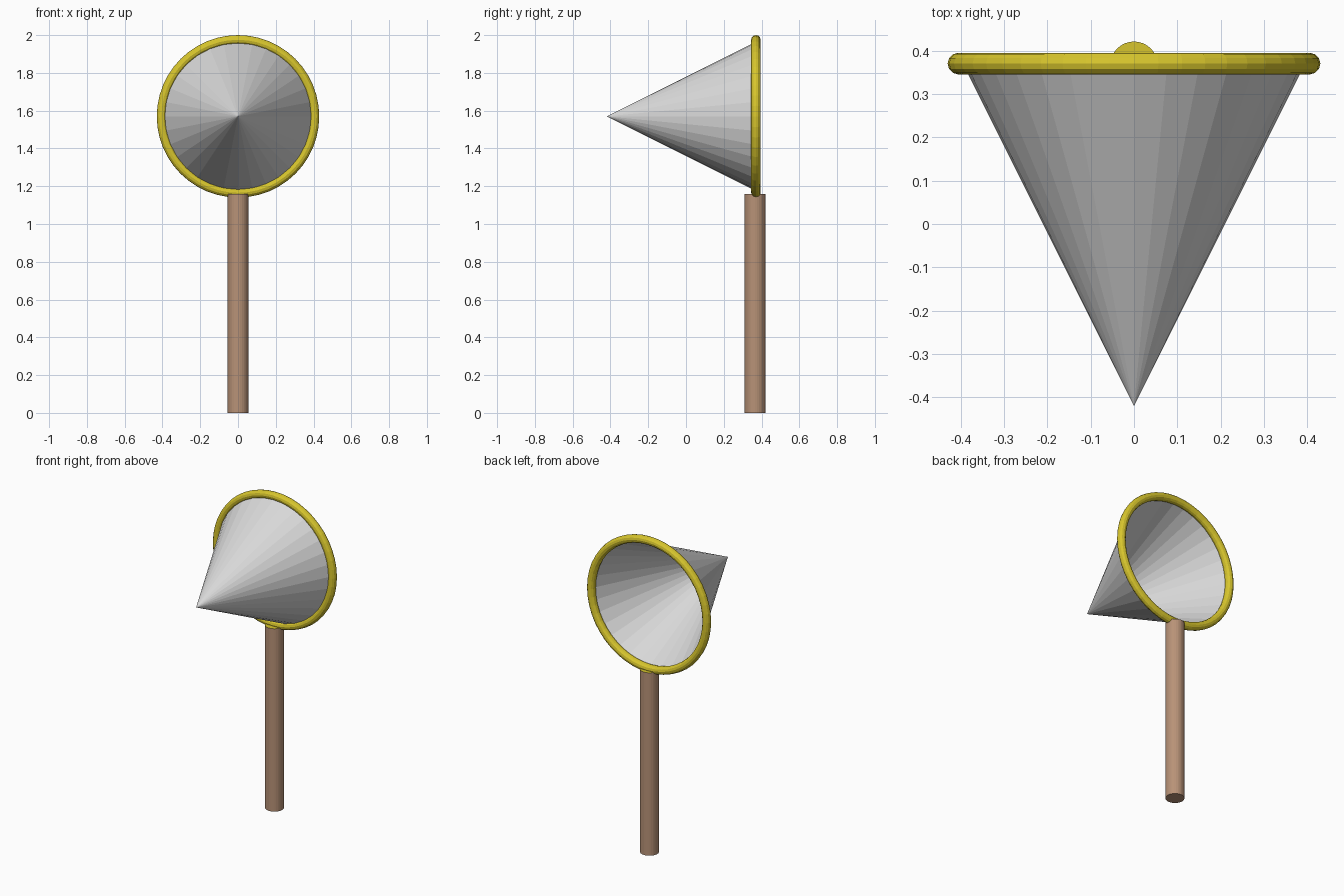
import bpy, bmesh, math

if "Cube" in bpy.data.objects:
    bpy.data.objects.remove(bpy.data.objects["Cube"])


def material(name, rgb):
    m = bpy.data.materials.new(name)
    m.diffuse_color = (*rgb, 1)
    m.use_nodes = True
    m.node_tree.nodes["Principled BSDF"].inputs["Base Color"].default_value = m.diffuse_color
    return m


yellow = material("yellow", (0.68, 0.56, 0.026))
grey = material("light grey", (0.70, 0.70, 0.70))
brown = material("wood brown", (0.48, 0.29, 0.185))

RIM_Y, RIM_Z = 0.37, 1.57   # centre of the hoop
APEX_Y = -0.42              # tip of the net

# Pole, with its top cap painted yellow
HEIGHT = 1.16
bpy.ops.mesh.primitive_cylinder_add(vertices=32, radius=0.055, depth=HEIGHT,
                                    location=(0, 0.366, HEIGHT / 2))
pole = bpy.context.object
pole.name = "pole"
pole.data.materials.append(brown)
pole.data.materials.append(yellow)
for face in pole.data.polygons:
    face.material_index = 1 if face.normal.z > 0.9 else 0

# Round hoop standing upright, facing the front
bpy.ops.mesh.primitive_torus_add(major_segments=48, minor_segments=12,
                                 major_radius=0.405, minor_radius=0.025,
                                 location=(0, RIM_Y, RIM_Z),
                                 rotation=(math.pi / 2, 0, 0))
hoop = bpy.context.object
hoop.name = "hoop"
hoop.data.materials.append(yellow)

# Net: hollow cone, open at the hoop, tip pointing forward
depth = RIM_Y - APEX_Y
bpy.ops.mesh.primitive_cone_add(vertices=32, radius1=0.395, radius2=0, depth=depth,
                                end_fill_type='NOTHING',
                                location=(0, (RIM_Y + APEX_Y) / 2, RIM_Z),
                                rotation=(math.pi / 2, 0, 0))
net = bpy.context.object
net.name = "net"
net.data.materials.append(grey)
